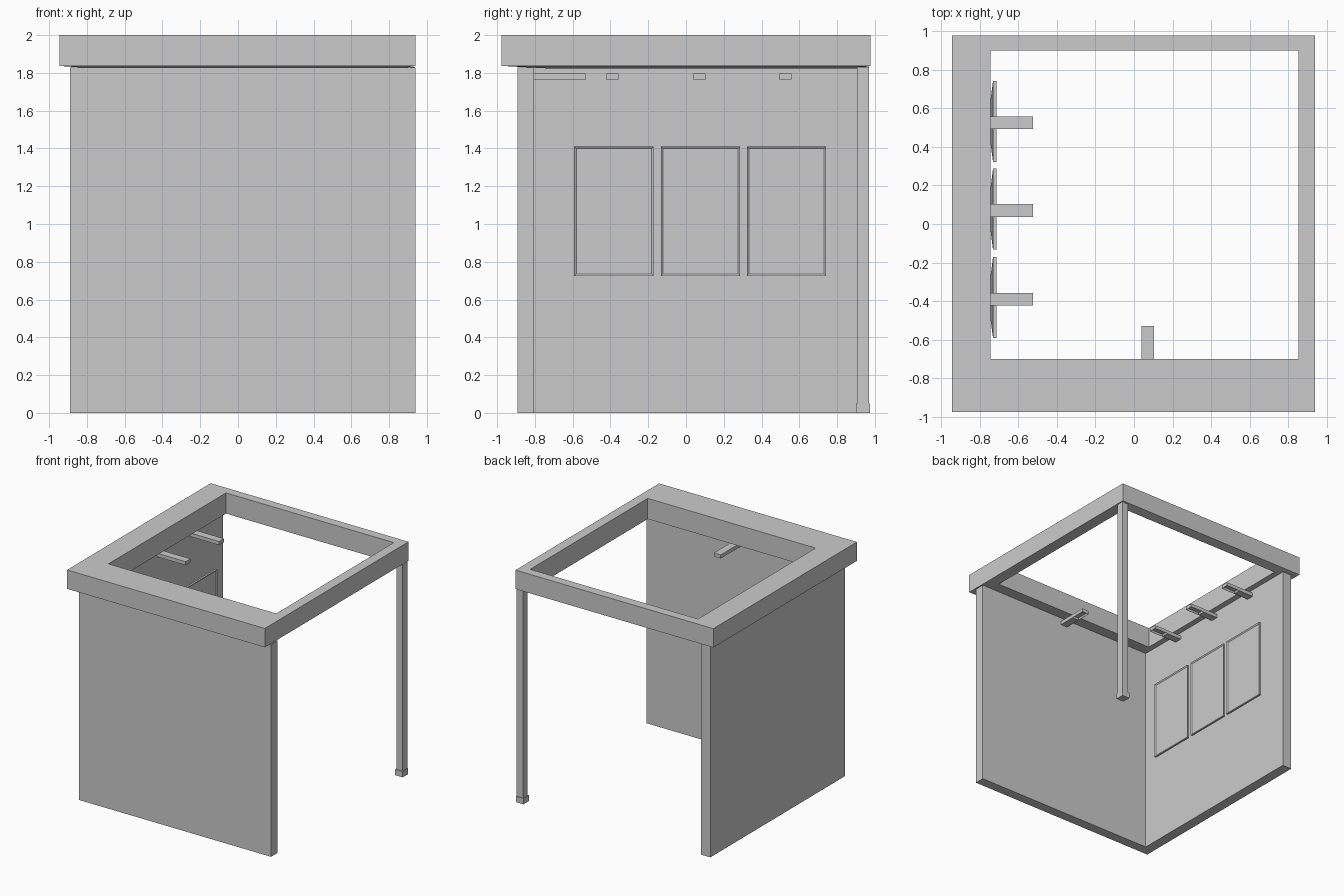
import bpy, bmesh

if "Cube" in bpy.data.objects:
    bpy.data.objects.remove(bpy.data.objects["Cube"])


def finish(name, bm):
    bmesh.ops.recalc_face_normals(bm, faces=bm.faces)
    me = bpy.data.meshes.new(name)
    bm.to_mesh(me)
    bm.free()
    ob = bpy.data.objects.new(name, me)
    bpy.context.collection.objects.link(ob)
    return ob


def rect(x0, x1, y0, y1):
    return [(x0, y0), (x1, y0), (x1, y1), (x0, y1)]


def box(name, lo, hi, recess=None):
    """Box between two corners; recess = (face normal, rim width, depth)."""
    bm = bmesh.new()
    bmesh.ops.create_cube(bm, size=1)
    for v in bm.verts:
        v.co = [(lo[i] + hi[i]) / 2 + v.co[i] * (hi[i] - lo[i]) for i in range(3)]
    if recess:
        n, rim, depth = recess
        bm.normal_update()
        face = max(bm.faces, key=lambda f: sum(a * b for a, b in zip(f.normal, n)))
        bmesh.ops.inset_individual(bm, faces=[face], thickness=rim, depth=-depth)
    return finish(name, bm)


# Roof frame: open ring, underside sloping slightly down towards the inside
outer, inner = rect(-0.945, 0.94, -0.977, 0.978), rect(-0.745, 0.855, -0.70, 0.90)
bm = bmesh.new()
rings = [[bm.verts.new((x, y, z)) for x, y in loop] for loop, z in
         ((outer, 1.837), (outer, 2.0), (inner, 2.0), (inner, 1.822))]
for k in range(4):
    a, b = rings[k], rings[(k + 1) % 4]
    for i in range(4):
        j = (i + 1) % 4
        bm.faces.new((a[i], a[j], b[j], b[i]))
finish("roof_frame", bm)

# Front and left walls: one L-shaped plan, extruded upwards
plan = [(-0.89, -0.892), (0.94, -0.892), (0.94, -0.805),
        (-0.80, -0.805), (-0.80, 0.94), (-0.89, 0.94)]
bm = bmesh.new()
f = bm.faces.new([bm.verts.new((x, y, 0)) for x, y in plan])
ext = bmesh.ops.extrude_face_region(bm, geom=[f])["geom"]
bmesh.ops.translate(bm, vec=(0, 0, 1.828),
                    verts=[v for v in ext if isinstance(v, bmesh.types.BMVert)])
finish("corner_walls", bm)

# Corner post with its foot
box("corner_post", (0.875, 0.906, 0.04), (0.936, 0.968, 1.832))
box("post_foot", (0.868, 0.90, 0), (0.94, 0.974, 0.05))

# Framed panels on the left wall, each with a shallow tapered back and a mount
for n, yc in enumerate((-0.382, 0.077, 0.532)):
    y0, y1 = yc - 0.21, yc + 0.21
    box(f"panel_{n}", (-0.732, y0, 0.725), (-0.715, y1, 1.41), ((1, 0, 0), 0.016, 0.008))
    bm = bmesh.new()
    big = [bm.verts.new((-0.732, y, z)) for y, z in rect(y0, y1, 0.725, 1.41)]
    small = [bm.verts.new((-0.746, y, z)) for y, z in rect(yc - 0.1, yc + 0.1, 0.9, 1.235)]
    bm.faces.new(big)
    bm.faces.new(small)
    for i in range(4):
        j = (i + 1) % 4
        bm.faces.new((big[i], big[j], small[j], small[i]))
    finish(f"panel_back_{n}", bm)
    box(f"panel_mount_{n}", (-0.80, yc - 0.05, 1.02), (-0.746, yc + 0.05, 1.12))

# Lamp arms: solid at the wall, recessed underneath at the free end
DOWN = ((0, 0, -1), 0.014, 0.015)
for n, yc in enumerate((-0.39, 0.07, 0.525)):
    box(f"lamp_arm_{n}", (-0.80, yc - 0.033, 1.765), (-0.66, yc + 0.033, 1.796))
    box(f"lamp_head_{n}", (-0.66, yc - 0.033, 1.765), (-0.525, yc + 0.033, 1.796), DOWN)
box("front_lamp_arm", (0.04, -0.805, 1.765), (0.105, -0.66, 1.796))
box("front_lamp_head", (0.04, -0.66, 1.765), (0.105, -0.53, 1.796), DOWN)
